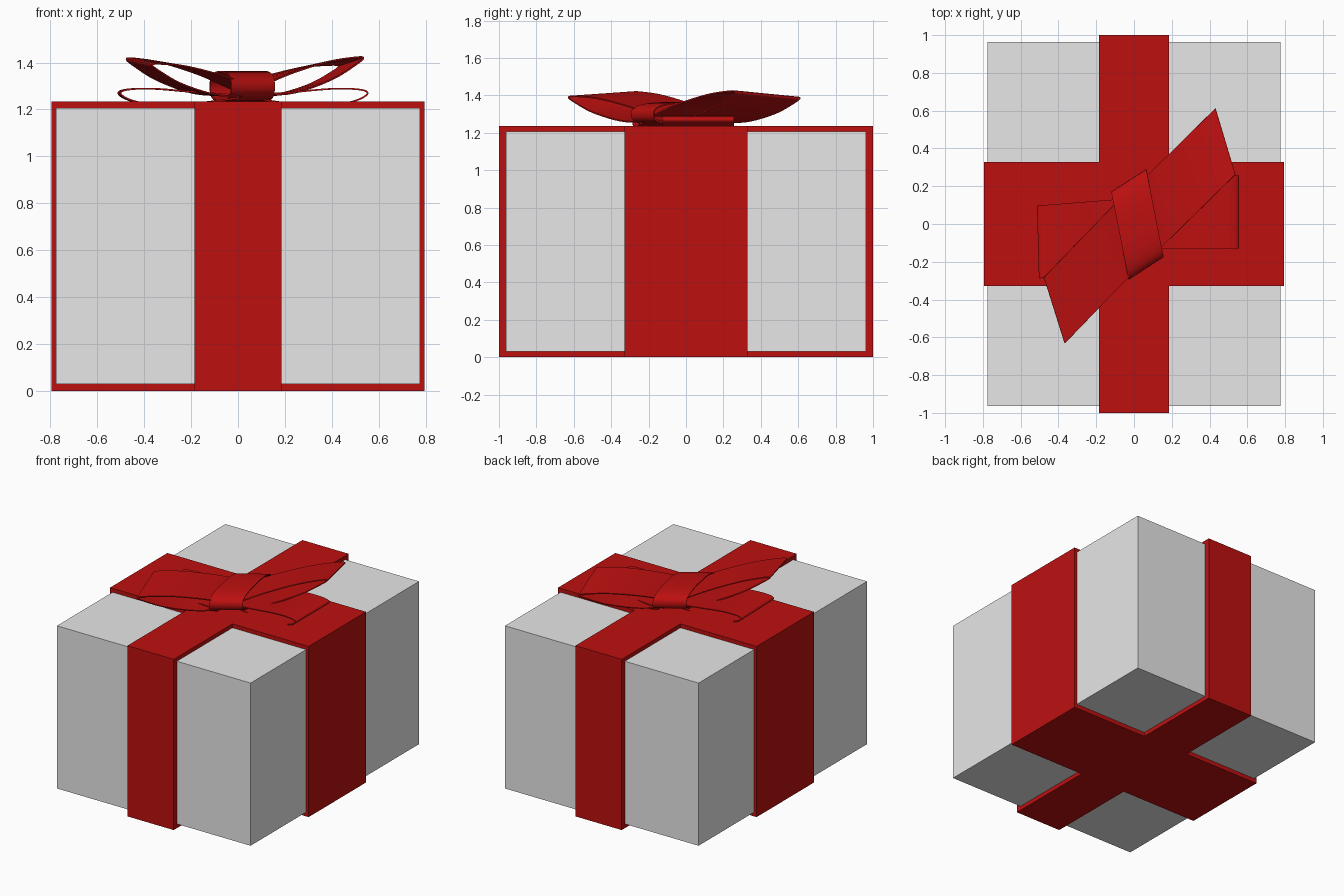
import bpy, bmesh, math
from mathutils import Vector

cube = bpy.data.objects.get("Cube")
if cube:
    bpy.data.objects.remove(cube, do_unlink=True)


def make_material(name, color):
    mat = bpy.data.materials.new(name)
    mat.use_nodes = True
    mat.diffuse_color = color
    mat.node_tree.nodes["Principled BSDF"].inputs["Base Color"].default_value = color
    return mat


paper = make_material("pale grey paper", (0.8, 0.8, 0.8, 1))
red = make_material("red ribbon", (0.51, 0.005, 0.005, 1))


def finish(name, bm, mat):
    bmesh.ops.recalc_face_normals(bm, faces=bm.faces)
    mesh = bpy.data.meshes.new(name)
    bm.to_mesh(mesh)
    bm.free()
    mesh.materials.append(mat)
    obj = bpy.data.objects.new(name, mesh)
    bpy.context.collection.objects.link(obj)
    return obj


def prism(name, outline, z0, z1, mat):
    bm = bmesh.new()
    face = bm.faces.new([bm.verts.new((x, y, z0)) for x, y in outline])
    top = bmesh.ops.extrude_face_region(bm, geom=[face])["geom"]
    verts = [v for v in top if isinstance(v, bmesh.types.BMVert)]
    bmesh.ops.translate(bm, verts=verts, vec=(0, 0, z1 - z0))
    return finish(name, bm, mat)


def smooth_path(points, steps=6):
    """Catmull-Rom curve through the points."""
    pts = [Vector(p) for p in points]
    pts = [pts[0]] + pts + [pts[-1]]
    path = []
    for a, b, c, d in zip(pts, pts[1:], pts[2:], pts[3:]):
        for i in range(steps):
            t = i / steps
            path.append(0.5 * (2 * b + (c - a) * t + (2 * a - 5 * b + 4 * c - d) * t ** 2
                               + (3 * b - a - 3 * c + d) * t ** 3))
    return path + [pts[-1]]


def strip(name, inner, tip, width, path, tilt=0.0, closed=False):
    """Ribbon following (distance, height) pairs, swept sideways by width."""
    inner, tip, width = Vector(inner), Vector(tip), Vector(width)
    bm = bmesh.new()
    rows = []
    for t, z in path:
        row = []
        for s in (-0.5, 0.5):
            p = inner + (tip - inner) * t + width * s
            row.append(bm.verts.new((p.x, p.y, z + tilt * s * t)))
        rows.append(row)
    pairs = list(zip(rows, rows[1:]))
    if closed:
        pairs.append((rows[-1], rows[0]))
    for a, b in pairs:
        bm.faces.new((a[0], a[1], b[1], b[0]))
    obj = finish(name, bm, red)
    mod = obj.modifiers.new("thickness", "SOLIDIFY")
    mod.thickness = 0.007
    mod.offset = 0
    bpy.ops.object.select_all(action="DESELECT")
    obj.select_set(True)
    bpy.context.view_layer.objects.active = obj
    bpy.ops.object.modifier_apply(modifier=mod.name)
    bpy.ops.object.shade_smooth_by_angle(angle=math.radians(40))


# Wrapped box
x, y = 0.775, 0.963
prism("gift_box", [(-x, -y), (x, -y), (x, y), (-x, y)], 0.03, 1.207, paper)

# Crossed ribbon bands
X, Y, a, b = 0.795, 1.0, 0.185, 0.328
quarter = [(X, b), (a, b), (a, Y)]
cross = (quarter + [(-px, py) for px, py in reversed(quarter)]
         + [(-px, -py) for px, py in quarter]
         + [(px, -py) for px, py in reversed(quarter)])
prism("crossed_ribbon", cross, 0, 1.235, red)

# Upper bow loops
upper = [(0, 1.29), (0.3, 1.345), (0.65, 1.39), (0.9, 1.405), (1, 1.403),
         (0.93, 1.375), (0.7, 1.315), (0.35, 1.265), (0, 1.26)]
strip("upper_loop_left", (0.03, -0.01), (0.482, 0.435), (0.105, -0.35),
      smooth_path(upper), tilt=0.035)
strip("upper_loop_right", (0.02, 0), (-0.42, -0.455), (0.11, -0.35),
      smooth_path(upper), tilt=-0.025)

# Lower bow loops
lower = [(0, 1.26), (0.35, 1.273), (0.7, 1.288), (0.93, 1.285), (1, 1.268),
         (0.9, 1.238), (0.65, 1.213), (0.35, 1.225), (0, 1.25)]
strip("lower_loop_left", (0.05, 0.063), (0.552, 0.063), (0, -0.385), smooth_path(lower))
strip("lower_loop_right", (0, -0.055), (-0.505, -0.095), (0.01, -0.385), smooth_path(lower))


# Knot band wrapped over the loops
def rounded(v):
    return math.copysign(abs(v) ** 0.75, v)


angles = [math.tau * i / 40 for i in range(40)]
ring = [(rounded(math.cos(r)), 1.298 + 0.063 * rounded(math.sin(r))) for r in angles]
strip("bow_knot", (0.018, -0.002), (0.063, -0.232), (0.185, 0.12), ring, closed=True)
